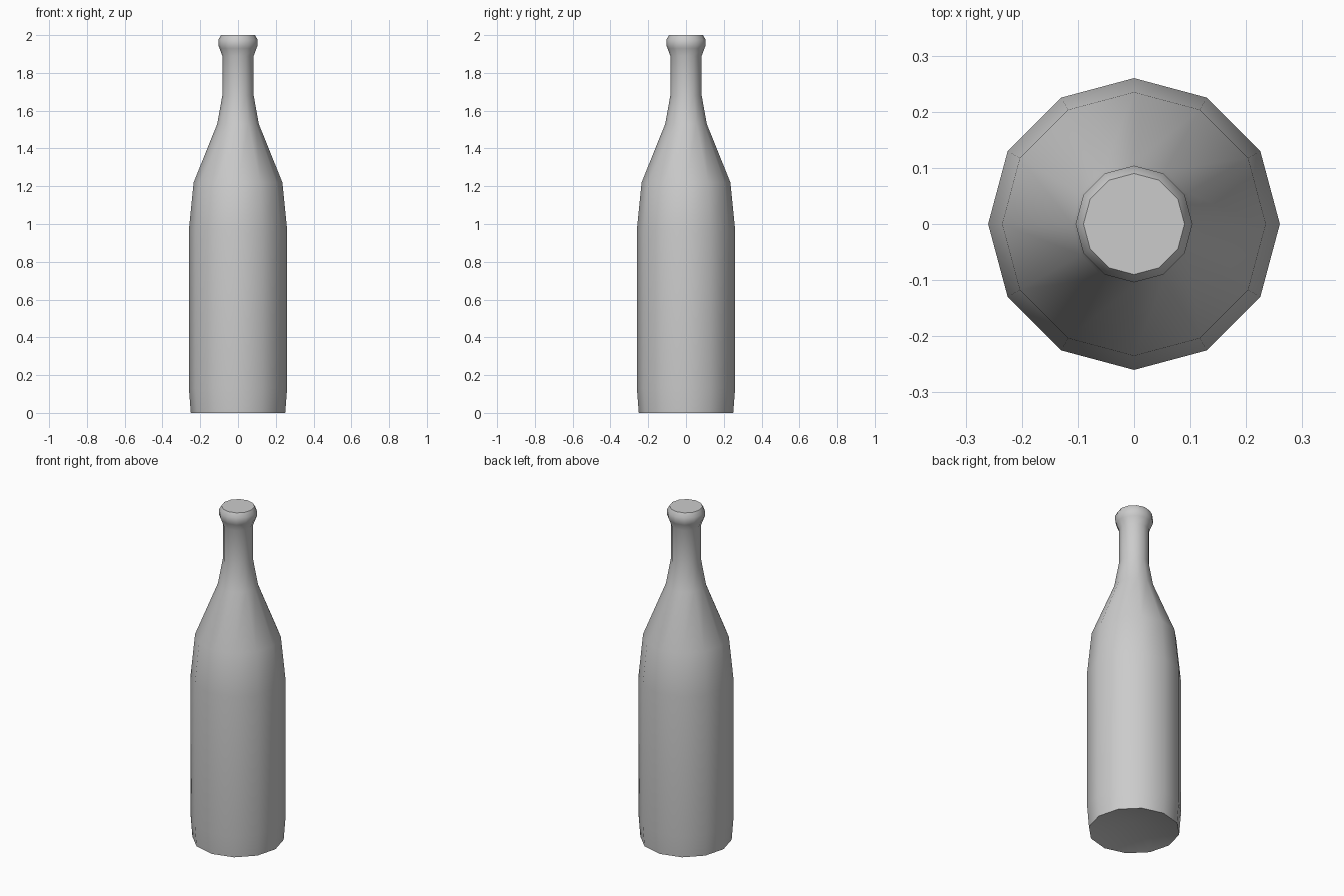
import bpy, bmesh, math

cube = bpy.data.objects.get("Cube")
if cube:
    bpy.data.objects.remove(cube, do_unlink=True)

SIDES = 12

# Single grey material
grey = bpy.data.materials.new("plain grey")
grey.use_nodes = True
colour = (0.6, 0.6, 0.6, 1)
grey.diffuse_color = colour
grey.node_tree.nodes["Principled BSDF"].inputs["Base Color"].default_value = colour


def lathe(name, profile):
    """Turn (radius, height) points about z; zero radius makes a pole."""
    bm = bmesh.new()
    rings = []
    for r, z in profile:
        if r == 0:
            rings.append([bm.verts.new((0, 0, z))] * SIDES)
        else:
            rings.append([bm.verts.new((r * math.cos(i * math.tau / SIDES),
                                        r * math.sin(i * math.tau / SIDES), z))
                          for i in range(SIDES)])
    for low, high in zip(rings, rings[1:]):
        for i in range(SIDES):
            j = (i + 1) % SIDES
            corners = dict.fromkeys((low[i], low[j], high[j], high[i]))
            bm.faces.new(list(corners))
    bm.faces.new(rings[-1])  # flat closed top
    bmesh.ops.recalc_face_normals(bm, faces=bm.faces)
    mesh = bpy.data.meshes.new(name)
    bm.to_mesh(mesh)
    bm.free()
    mesh.materials.append(grey)
    obj = bpy.data.objects.new(name, mesh)
    bpy.context.collection.objects.link(obj)
    bpy.ops.object.select_all(action="DESELECT")
    obj.select_set(True)
    bpy.context.view_layer.objects.active = obj
    bpy.ops.object.shade_smooth_by_angle(angle=math.radians(40))
    return obj


# Bottle: hollowed base, body, shoulder, neck and rounded lip
lathe("bottle", [
    (0, 0.06), (0.25, 0),
    (0.26, 0.13), (0.26, 0.97),
    (0.235, 1.22), (0.11, 1.53),
    (0.083, 1.68), (0.083, 1.89),
    (0.098, 1.93), (0.104, 1.945), (0.104, 1.975), (0.09, 2.0),
])
